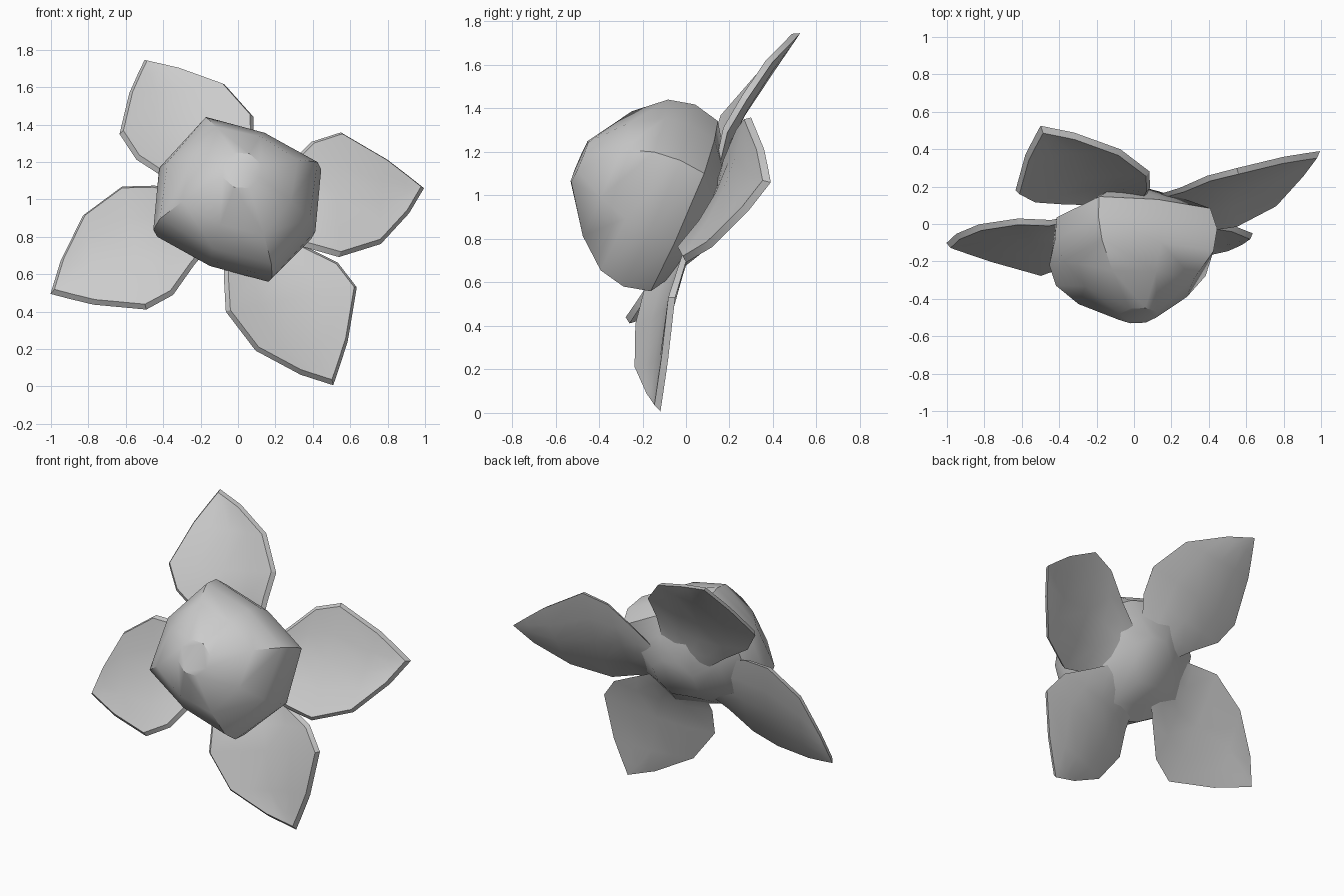
import bpy, bmesh, math
from mathutils import Vector, Matrix

if "Cube" in bpy.data.objects:
    bpy.data.objects.remove(bpy.data.objects["Cube"])


def finish(bm, name, angle):
    bmesh.ops.remove_doubles(bm, verts=bm.verts, dist=0.0005)
    bmesh.ops.recalc_face_normals(bm, faces=bm.faces)
    me = bpy.data.meshes.new(name)
    bm.to_mesh(me)
    bm.free()
    ob = bpy.data.objects.new(name, me)
    bpy.context.collection.objects.link(ob)
    bpy.ops.object.select_all(action='DESELECT')
    ob.select_set(True)
    bpy.context.view_layer.objects.active = ob
    bpy.ops.object.shade_smooth_by_angle(angle=math.radians(angle))
    return ob


# Bud: eight-sided rings with four pronounced corners, stacked along a tilted axis
def make_bud():
    nose = Vector((0.02, -0.49, 1.155))
    w = Vector((0.06, -0.92, 0.39)).normalized()
    a = Vector((0.91, 0.09, 0.37))
    a = (a - w * a.dot(w)).normalized()
    b = w.cross(a)
    # depth behind the nose, corner radius, ratio of the top/bottom sides, ratio of the left/right sides
    profile = [(0, .11, .97, .97), (.14, .334, .84, .88), (.275, .457, .80, .90),
               (.40, .487, .79, .93), (.525, .455, .80, .96), (.60, .33, .80, .92),
               (.69, .16, .92, .92)]
    bm = bmesh.new()
    rings = []
    for t, r, k, s in profile:
        ring = []
        for i in range(8):
            ang = i * math.pi / 4
            rad = r * (1, k, 1, s)[i % 4]
            ring.append(bm.verts.new(nose - w * t + (a * math.cos(ang) + b * math.sin(ang)) * rad))
        rings.append(ring)
    for r0, r1 in zip(rings, rings[1:]):
        for i in range(8):
            j = (i + 1) % 8
            bm.faces.new((r0[i], r0[j], r1[j], r1[i]))
    bm.faces.new(rings[0])
    bm.faces.new(rings[-1])
    finish(bm, "bud", 37)


# Petal: shared cupped blade, placed by its two widest corners and its tip
ROWS = [  # left edge, right edge, sag of the middle
    ((.00, -.40, -.18), (.27, -.40, -.17), .02),
    ((-.14, -.28, -.11), (.30, -.28, -.09), .04),
    ((-.30, -.15, -.05), (.335, -.17, -.03), .05),
    ((-.365, 0, 0), (.365, 0, 0), .05),
    ((-.26, .275, 0), (.25, .235, .02), .03),
    ((-.19, .40, 0), (.03, .405, .005), .01),
    ((-.136, .492, 0), (-.136, .492, 0), 0),
]


def make_petal(name, left, right, tip):
    left, right, tip = Vector(left), Vector(right), Vector(tip)
    ex = (right - left).normalized()
    ey = tip - left
    ey = (ey - ex * ey.dot(ex)).normalized()
    ez = ex.cross(ey)
    frame = Matrix((ex, ey, ez)).transposed()
    mid = (left + right) / 2
    n = 5
    bm = bmesh.new()

    def layer(lift, scale):
        grid = []
        for l, r, sag in ROWS:
            row = []
            for c in range(n):
                u = c / (n - 1)
                p = Vector(l).lerp(Vector(r), u)
                p.z += lift - sag * (1 - (2 * u - 1) ** 2)
                p.x *= scale
                p.y = (p.y + .05) * scale - .05
                row.append(bm.verts.new(mid + frame @ p))
            grid.append(row)
        return grid

    back, front = layer(0, 1), layer(.028, .945)
    m = len(ROWS)
    for g in (back, front):
        for i in range(m - 2):
            for c in range(n - 1):
                bm.faces.new((g[i][c], g[i][c + 1], g[i + 1][c + 1], g[i + 1][c]))
        for c in range(n - 1):
            bm.faces.new((g[m - 2][c], g[m - 2][c + 1], g[m - 1][0]))
        for v in g[m - 1][1:]:
            bm.verts.remove(v)

    # bevelled rim joining the two layers
    def rim(g):
        return (g[0] + [g[i][n - 1] for i in range(1, m - 1)] + [g[m - 1][0]]
                + [g[i][0] for i in range(m - 2, 0, -1)])
    ra, rb = rim(back), rim(front)
    for i in range(len(ra)):
        j = (i + 1) % len(ra)
        bm.faces.new((ra[i], ra[j], rb[j], rb[i]))
    finish(bm, name, 32)


make_bud()
make_petal("petal_upper", (-.63, .18, 1.35), (.08, .28, 1.44), (-.50, .52, 1.74))
make_petal("petal_right", (.55, .30, 1.36), (.54, .00, .69), (.995, .39, 1.06))
make_petal("petal_lower", (.635, -.05, .53), (-.065, -.21, .40), (.50, -.12, .0))
make_petal("petal_left", (-.49, -.26, .41), (-.62, .03, 1.07), (-1.0, -.10, .50))
